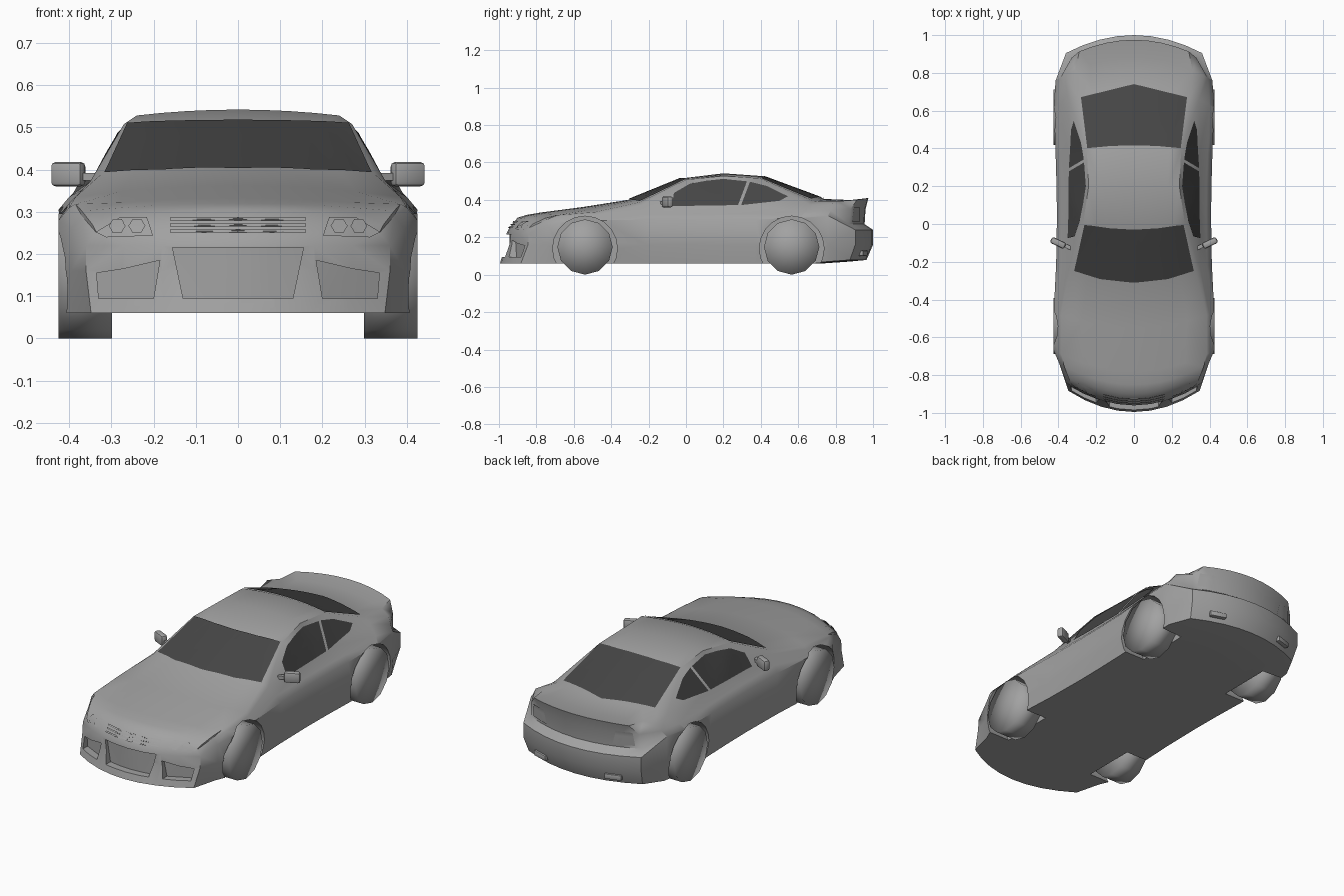
import bpy, bmesh, math
from mathutils import Vector, Matrix
from mathutils.bvhtree import BVHTree

if "Cube" in bpy.data.objects:
    bpy.data.objects.remove(bpy.data.objects["Cube"], do_unlink=True)


def material(name, value):
    m = bpy.data.materials.new(name)
    m.use_nodes = True
    color = (value, value, value, 1)
    m.diffuse_color = color
    m.node_tree.nodes["Principled BSDF"].inputs["Base Color"].default_value = color
    return m


PAINT = material("body grey", 0.36)
GLASS = material("dark glass", 0.06)


def make(name, bm, mat, angle=40):
    mesh = bpy.data.meshes.new(name)
    bm.to_mesh(mesh)
    bm.free()
    ob = bpy.data.objects.new(name, mesh)
    bpy.context.collection.objects.link(ob)
    mesh.materials.append(mat)
    smooth(ob, angle)
    return ob


def smooth(ob, angle):
    for other in bpy.context.selected_objects:
        other.select_set(False)
    bpy.context.view_layer.objects.active = ob
    ob.select_set(True)
    bpy.ops.object.shade_smooth_by_angle(angle=math.radians(angle))


# Body stations: y, bow, half width, shoulder z, belt x, belt z, edge x, edge z, centre z
STATIONS = [
    (-.995, .12, .36, .25, .345, .27, .27, .295, .305),
    (-.85, .11, .395, .29, .37, .302, .27, .31, .32),
    (-.78, .11, .425, .31, .385, .318, .27, .322, .332),
    (-.55, .08, .425, .32, .385, .335, .28, .347, .362),
    (-.31, .10, .412, .325, .35, .372, .325, .388, .40),
    (-.03, .07, .408, .325, .345, .365, .27, .508, .514),
    (.20, 0, .41, .325, .345, .365, .24, .528, .542),
    (.41, -.04, .415, .325, .345, .365, .25, .515, .527),
    (.74, -.12, .425, .335, .345, .375, .30, .395, .405),
    (.88, -.12, .415, .345, .37, .38, .31, .393, .399),
    (1.0, -.095, .36, .27, .33, .35, .29, .40, .41),
]
FRONT_FACE = (0, .03, .035, .05, .065, .095)
REAR_FACE = (-.035, 0, 0, -.045, -.04, -.025)
LAST, TOP, COLS = len(STATIONS) - 1, 5, 8


def body_point(i, j, k):
    y, bow, w, zs, bx, bz, ex, ez, cz = STATIONS[i]
    sill = .06 + max(0, y - .73) * .07
    half, z = ((w - .012, sill), (w, .16), (w, zs - .03),
               (w - .025, zs), (bx, bz), (ex, ez))[j]
    f = 2 * k / COLS - 1
    x = f * half
    y += bow * (x / w) ** 2
    if i == 0:
        y += FRONT_FACE[j]
    if i == LAST:
        y += REAR_FACE[j]
    if j == TOP:
        z += (cz - ez) * (1 - f * f)
    return x, y, z


def build_body():
    # Skin of a box lattice: stations by levels by columns
    bm = bmesh.new()
    verts = {}

    def v(*key):
        if key not in verts:
            verts[key] = bm.verts.new(body_point(*key))
        return verts[key]

    for i in range(LAST):
        for k in range(COLS):
            for j in (0, TOP):
                bm.faces.new((v(i, j, k), v(i + 1, j, k), v(i + 1, j, k + 1), v(i, j, k + 1)))
        for j in range(TOP):
            for k in (0, COLS):
                bm.faces.new((v(i, j, k), v(i + 1, j, k), v(i + 1, j + 1, k), v(i, j + 1, k)))
    for j in range(TOP):
        for k in range(COLS):
            for i in (0, LAST):
                bm.faces.new((v(i, j, k), v(i, j + 1, k), v(i, j + 1, k + 1), v(i, j, k + 1)))
    bmesh.ops.triangulate(bm, faces=bm.faces[:])
    bmesh.ops.recalc_face_normals(bm, faces=bm.faces[:])
    return make("body_shell", bm, PAINT)


def add_cylinder(bm, x, y, z, radius, width, sides):
    mat = Matrix.Translation((x, y, z)) @ Matrix.Rotation(math.pi / 2, 4, 'Y')
    ring = bmesh.ops.create_cone(bm, cap_ends=True, cap_tris=True, segments=sides,
                                 radius1=radius, radius2=radius, depth=width, matrix=mat)
    return ring["verts"]


def add_intake(bm, outline):
    # Prism whose back wall follows the curve of the nose
    front = [bm.verts.new((x, -1.2, z)) for x, z in outline]
    back = [bm.verts.new((x, -.943 + .926 * x * x, z)) for x, z in outline]
    n = len(outline)
    bm.faces.new(front)
    bm.faces.new(back[::-1])
    for a in range(n):
        b = (a + 1) % n
        bm.faces.new((front[a], back[a], back[b], front[b]))


def mirrored(half):
    return half + [(-x, y) for x, y in reversed(half) if x]


body = build_body()

# Wheel arches and bumper intakes
AXLES = {"front": -.54, "rear": .565}
OUTER_INTAKE = [(.20, .095), (.33, .095), (.335, .155), (.27, .165), (.185, .185)]
bm = bmesh.new()
for y in AXLES.values():
    for side in (1, -1):
        add_cylinder(bm, side * .40, y, .14, .173, .24, 20)
add_intake(bm, mirrored([(0, .095), (.07, .095), (.13, .095), (.155, .215), (.08, .215), (0, .215)]))
for side in (1, -1):
    add_intake(bm, [(side * x, z) for x, z in OUTER_INTAKE])
bmesh.ops.triangulate(bm, faces=bm.faces[:])
bmesh.ops.recalc_face_normals(bm, faces=bm.faces[:])
cutter = make("opening_cutter", bm, PAINT)
cutter.hide_render = True
bpy.context.view_layer.objects.active = body
cut = body.modifiers.new("openings", 'BOOLEAN')
cut.operation, cut.solver, cut.object = 'DIFFERENCE', 'EXACT', cutter
bpy.ops.object.modifier_apply(modifier=cut.name)
bpy.data.objects.remove(cutter, do_unlink=True)
for p in body.data.polygons:
    p.material_index = 0
smooth(body, 40)

skin = BVHTree.FromPolygons([v.co.copy() for v in body.data.vertices],
                            [p.vertices[:] for p in body.data.polygons])


def plate(name, outline, axis, side, mat, lift=.004, cuts=5):
    # Thin sheet draped on the body, seen from one side of an axis
    bm = bmesh.new()
    corners = []
    for pair in outline:
        co = list(pair)
        co.insert(axis, side * 2)
        corners.append(bm.verts.new(co))
    bm.faces.new(corners)
    bmesh.ops.triangulate(bm, faces=bm.faces[:])
    bmesh.ops.subdivide_edges(bm, edges=bm.edges[:], cuts=cuts, use_grid_fill=True)
    ray = Vector((0, 0, 0))
    ray[axis] = -side
    for vert in bm.verts:
        hit, normal, _, _ = skin.ray_cast(vert.co, ray)
        if hit:
            if normal.dot(ray) > 0:
                normal = -normal
            vert.co = hit + normal * lift
    bm.normal_update()
    if sum(f.normal[axis] * f.calc_area() for f in bm.faces) * side < 0:
        bmesh.ops.reverse_faces(bm, faces=bm.faces[:])
    return make(name, bm, mat)


# Glass
plate("windscreen", mirrored([(0, -.31), (.18, -.29), (.316, -.247), (.262, -.003),
                              (.13, -.022), (0, -.03)]), 2, 1, GLASS)
plate("rear_window", mirrored([(0, .74), (.28, .67), (.247, .40), (.12, .412), (0, .415)]),
      2, 1, GLASS)
DOOR_GLASS = [(-.075, .365), (-.065, .435), (.02, .484), (.107, .50), (.20, .51),
              (.326, .497), (.278, .37)]
QUARTER_GLASS = [(.342, .495), (.43, .473), (.545, .417), (.50, .393), (.295, .37)]
for side, label in ((1, "left"), (-1, "right")):
    plate(label + "_door_window", DOOR_GLASS, 0, side, GLASS)
    plate(label + "_quarter_window", QUARTER_GLASS, 0, side, GLASS)

# Lamps and grille slats
HEADLAMP = [(.20, .242), (.31, .238), (.335, .25), (.28, .283), (.215, .285)]
TAIL_LAMP = [(.20, .285), (.31, .285), (.30, .36), (.22, .36)]
for side, label in ((1, "left"), (-1, "right")):
    def flip(points):
        return [(side * x, z) for x, z in points]
    plate(label + "_headlamp", flip(HEADLAMP), 1, -1, PAINT)
    plate(label + "_tail_lamp", flip(TAIL_LAMP), 1, 1, PAINT)
    for name, cx in (("inner", .237), ("outer", .283)):
        hexagon = [(cx + .02 * math.cos(a * math.pi / 3), .262 + .018 * math.sin(a * math.pi / 3))
                   for a in range(6)]
        plate(f"{label}_{name}_bulb", flip(hexagon), 1, -1, PAINT, lift=.008, cuts=2)
for n in range(3):
    z = .248 + n * .014
    plate(f"grille_slat_{n + 1}", mirrored([(0, z), (.16, z), (.16, z + .006), (0, z + .006)]),
          1, -1, PAINT, lift=.006)


def block(name, center, size, turn=0, bevel=0):
    bm = bmesh.new()
    mat = (Matrix.Translation(center) @ Matrix.Rotation(turn, 4, 'Z')
           @ Matrix.Diagonal((*size, 1)))
    bmesh.ops.create_cube(bm, size=1, matrix=mat)
    if bevel:
        bmesh.ops.bevel(bm, geom=bm.edges[:], offset=bevel, segments=2, affect='EDGES', profile=.5)
    return make(name, bm, PAINT)


# Wheels, mirrors and exhausts
for side, label in ((1, "left"), (-1, "right")):
    for end, y in AXLES.items():
        bm = bmesh.new()
        add_cylinder(bm, side * .362, y, .148, .148, .126, 12)
        make(f"{end}_{label}_wheel", bm, PAINT, angle=180)
    block(label + "_mirror", (side * .402, -.10, .389), (.082, .035, .058), side * .45, .011)
    block(label + "_mirror_arm", (side * .355, -.118, .383), (.05, .02, .018), side * .45)
    block(label + "_exhaust", (side * .22, .945, .115), (.09, .03, .028), side * -.3, .004)
